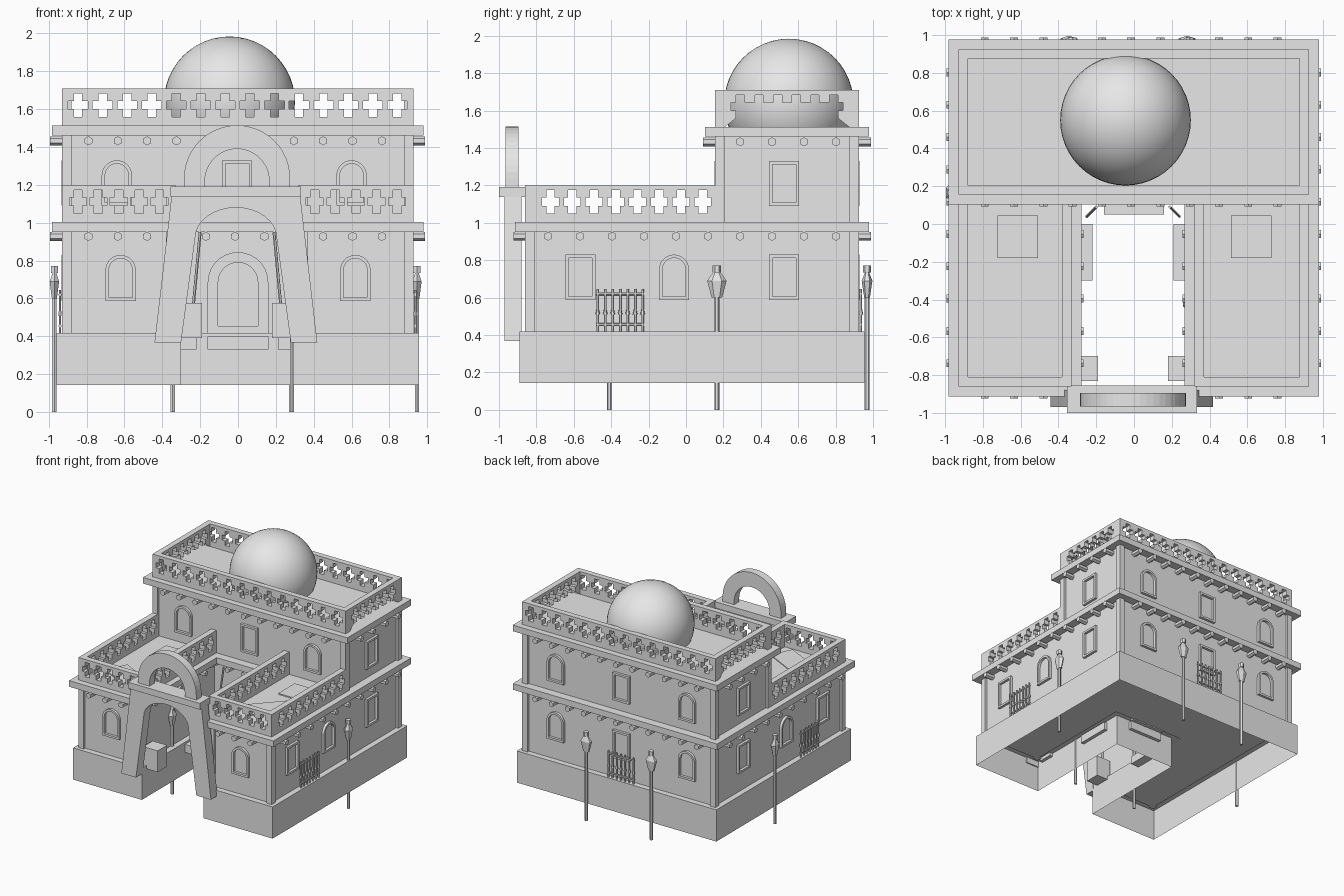
import bpy, bmesh
from math import pi, sin, cos, radians
from mathutils import Matrix, Vector

cube = bpy.data.objects.get("Cube")
if cube:
    bpy.data.objects.remove(cube, do_unlink=True)

stone = bpy.data.materials.new("pale_stone")
stone.use_nodes = True
GREY = (0.8, 0.8, 0.8, 1)
stone.diffuse_color = GREY
stone.node_tree.nodes["Principled BSDF"].inputs["Base Color"].default_value = GREY

PLANES = {"top": Matrix.Identity(4),
          "front": Matrix.Rotation(pi / 2, 4, "X"),
          "side": Matrix(((0, 0, 1, 0), (1, 0, 0, 0), (0, 1, 0, 0), (0, 0, 0, 1)))}


def add(name, bm):
    mesh = bpy.data.meshes.new(name)
    bmesh.ops.recalc_face_normals(bm, faces=bm.faces)
    bm.to_mesh(mesh)
    bm.free()
    mesh.materials.append(stone)
    obj = bpy.data.objects.new(name, mesh)
    bpy.context.collection.objects.link(obj)
    return obj


def plate(name, loops, plane, a, b, open_bottom=False):
    """Extrude outlines (later loops are holes) from a to b across the plane."""
    curve = bpy.data.curves.new(name, "CURVE")
    curve.dimensions, curve.fill_mode = "2D", "BOTH"
    curve.extrude = abs(b - a) / 2
    for loop in loops:
        spline = curve.splines.new("POLY")
        spline.points.add(len(loop) - 1)
        for p, (u, v) in zip(spline.points, loop):
            p.co = (u, v, 0, 1)
        spline.use_cyclic_u = True
    tmp = bpy.data.objects.new(name, curve)
    bm = bmesh.new()
    mesh = bpy.data.meshes.new_from_object(tmp)
    bm.from_mesh(mesh)
    bpy.data.objects.remove(tmp)
    bpy.data.meshes.remove(mesh)
    bpy.data.curves.remove(curve)
    bmesh.ops.remove_doubles(bm, verts=bm.verts, dist=1e-5)
    for f in bm.faces:
        f.smooth = False
    mid = (a + b) / 2
    shift = {"top": (0, 0, mid), "front": (0, mid, 0), "side": (mid, 0, 0)}[plane]
    bm.transform(Matrix.Translation(shift) @ PLANES[plane])
    obj = add(name, bm)
    if open_bottom:
        bm = bmesh.new()
        bm.from_mesh(obj.data)
        low = [f for f in bm.faces if all(v.co.z < min(a, b) + 0.001 for v in f.verts)]
        bmesh.ops.delete(bm, geom=low, context="FACES")
        bm.to_mesh(obj.data)
        bm.free()
    return obj


def rect(u0, u1, v0, v1):
    return [(u0, v0), (u1, v0), (u1, v1), (u0, v1)]


def box(name, x0, x1, y0, y1, z0, z1):
    return plate(name, [rect(x0, x1, y0, y1)], "top", z0, z1)


def arch(c, z0, top, hw, n=14):
    spring = top - hw
    return [(c - hw, z0), (c + hw, z0)] + [
        (c + hw * cos(pi * i / n), spring + hw * sin(pi * i / n)) for i in range(n + 1)]


def cross(c, z, w, h, t):
    q = [(t, t), (t, h), (-t, h), (-t, t), (-w, t), (-w, -t),
         (-t, -t), (-t, -h), (t, -h), (t, -t), (w, -t), (w, t)]
    return [(c + u, z + v) for u, v in q]


def tube(bm, p, q, r1, r2, sides=6, squash=(1, 1)):
    p, q = Vector(p), Vector(q)
    turn = (q - p).to_track_quat("Z", "Y").to_matrix().to_4x4()
    m = Matrix.Translation((p + q) / 2) @ turn @ Matrix.Diagonal((*squash, 1, 1))
    bmesh.ops.create_cone(bm, cap_ends=True, segments=sides, radius1=r1, radius2=r2,
                          depth=(q - p).length, matrix=m)


# Main outlines: outer box, courtyard notch, and upper storey
X0, X1, Y0, Y1 = -0.93, 0.926, -0.86, 0.925
CX0, CX1, CY = -0.33, 0.32, 0.155
R = 0.02


def u_shape(d):
    return [(X0 - d, Y0 - d), (CX0 + d, Y0 - d), (CX0 + d, CY - d), (CX1 - d, CY - d),
            (CX1 - d, Y0 - d), (X1 + d, Y0 - d), (X1 + d, Y1 + d), (X0 - d, Y1 + d)]


# Storeys, plinth and cornices
plate("plinth", [u_shape(0.03)], "top", 0.143, 0.418, open_bottom=True)
plate("lower_walls", [u_shape(-R)], "top", 0.41, 0.96)
plate("lower_cornice", [u_shape(0.053)], "top", 0.952, 1.005)
box("upper_walls", X0 + R, X1 - R, CY + R, Y1 - R, 1.0, 1.47)
box("upper_cornice", X0 - 0.053, X1 + 0.053, CY - 0.053, Y1 + 0.053, 1.46, 1.513)

# Corner pilasters
P = 0.05
for x in (X0, X1 - P):
    for y in (Y0, Y1 - P):
        box("lower_pilaster", x, x + P, y, y + P, 0.41, 0.96)
    for y in (CY, Y1 - P):
        box("upper_pilaster", x, x + P, y, y + P, 1.0, 1.465)
for x in (CX0 - P, CX1):
    box("courtyard_pilaster", x, x + P, Y0, Y0 + P, 0.41, 0.96)


# Pierced parapets
def parapet(name, plane, u0, u1, z0, z1, a, b, pitch, w):
    n = round((u1 - u0 - 0.17) / pitch)
    step = (u1 - u0 - 0.17) / n
    zc = (z0 + z1) / 2 + 0.012
    holes = [cross(u0 + 0.085 + i * step, zc, w, 0.062, 0.022) for i in range(n + 1)]
    plate(name, [rect(u0, u1, z0, z1)] + holes, plane, a, b)


for x0, x1 in ((X0, CX0), (CX1, X1)):
    parapet("wing_front_parapet", "front", x0, x1, 1.0, 1.2, Y0, Y0 + P, 0.117, 0.045)
    for x in (x0, x1 - P):
        parapet("wing_side_parapet", "side", Y0 + P, CY + R, 1.0, 1.2, x, x + P, 0.112, 0.045)
for y in (CY, Y1 - P):
    parapet("upper_long_parapet", "front", X0, X1, 1.51, 1.71, y, y + P, 0.127, 0.052)
for x in (X0, X1 - P):
    parapet("upper_end_parapet", "side", CY + P, Y1 - P, 1.51, 1.71, x, x + P, 0.105, 0.05)

# Dome
bm = bmesh.new()
bmesh.ops.create_uvsphere(bm, u_segments=48, v_segments=24, radius=0.346,
                          matrix=Matrix.Translation((-0.045, 0.55, 1.638)))
dome = add("dome", bm)
bpy.context.view_layer.objects.active = dome
dome.select_set(True)
bpy.ops.object.shade_smooth_by_angle()

# Rafter ends under both cornices
bm = bmesh.new()
row = [-0.79 + 0.155 * i for i in range(11)]
col = [-0.737 + 0.171 * i for i in range(10)]
E = 0.063
for z, front in ((0.928, Y0), (1.433, CY)):
    for x in row:
        inner = front == Y0 and CX0 < x < CX1
        y = CY if inner else front
        tube(bm, (x, y + 0.04, z), (x, y - E, z), 0.024, 0.024)
        tube(bm, (x, Y1 - 0.04, z), (x, Y1 + E, z), 0.024, 0.024)
    for y in col:
        if y > front:
            tube(bm, (X0 + 0.04, y, z), (X0 - E, y, z), 0.024, 0.024)
            tube(bm, (X1 - 0.04, y, z), (X1 + E, y, z), 0.024, 0.024)
        if front == Y0 and y < CY - 0.05:
            tube(bm, (CX0 - 0.04, y, z), (CX0 + E, y, z), 0.024, 0.024)
            tube(bm, (CX1 + 0.04, y, z), (CX1 - E, y, z), 0.024, 0.024)
add("rafter_ends", bm)


# Window frames and door
def window(plane, c, z0, top, wall, out, arched, hw=0.08, t=0.018, name="window_frame"):
    if arched:
        loops = [arch(c, z0, top, hw), arch(c, z0 + t, top - t, hw - t)]
    else:
        loops = [rect(c - hw, c + hw, z0, top), rect(c - hw + t, c + hw - t, z0 + t, top - t)]
    plate(name, loops, plane, wall - 0.01 * out, wall + 0.022 * out)


LOW, HIGH = (0.587, 0.83), (1.09, 1.33)
for c in (-0.62, 0.62):
    window("front", c, *LOW, Y0 + R, -1, True)
    window("front", c - 0.02, *HIGH, CY + R, -1, True)
for c, arched in ((-0.65, True), (-0.02, False), (0.61, True)):
    window("front", c, *LOW, Y1 - R, 1, arched)
    window("front", c, *HIGH, Y1 - R, 1, arched)
window("front", -0.005, *HIGH, CY + R, -1, False)
for wall, out in ((X0 + R, -1), (X1 - R, 1)):
    window("side", -0.565, *LOW, wall, out, False)
    window("side", -0.064, *LOW, wall, out, True)
    window("side", 0.525, *LOW, wall, out, False)
    window("side", 0.525, *HIGH, wall, out, False)
window("front", 0, 0.4, 0.845, CY + R, -1, True, 0.16, 0.055, "door_surround")
box("door_step", -0.16, 0.16, 0.05, CY, 0.33, 0.4)

# Gateway: tapered piers, cap slab and ring
C = -0.011
opening = [(C + 0.215 * cos(pi * i / 16), 0.92 + 0.16 * sin(pi * i / 16)) for i in range(17)]
plate("gateway", [[(C - 0.43, 0.367), (C - 0.34, 1.14), (C + 0.34, 1.14), (C + 0.43, 0.367),
                   (C + 0.29, 0.367)] + opening + [(C - 0.29, 0.367)]], "front", -0.97, -0.88)
box("gateway_cap", C - 0.345, C + 0.345, -1.0, -0.855, 1.138, 1.192)
outer, hollow = arch(-0.005, 1.19, 1.515, 0.28, 24), arch(-0.005, 1.19, 1.39, 0.17, 24)
plate("gateway_ring", [[outer[0]] + hollow[:1] + hollow[:1:-1] + hollow[1:2] + outer[1:]],
      "front", -0.965, -0.895)


# Lamp posts
def lamp(x, y, squash):
    bm = bmesh.new()
    for z0, z1, r1, r2, s in ((0, 0.62, 0.013, 0.013, (1, 1)), (0.6, 0.69, 0.028, 0.052, squash),
                              (0.69, 0.735, 0.052, 0.02, squash), (0.735, 0.772, 0.022, 0.022, (1, 1))):
        tube(bm, (x, y, z0), (x, y, z1), r1, r2, 6, s)
    add("lamp_post", bm)


for x, y in ((0.945, 0.165), (-0.97, 0.165), (-0.345, -0.41), (0.285, -0.41)):
    lamp(x, y, (0.55, 1))
for x in (-0.345, 0.28):
    lamp(x, 0.968, (1, 0.55))


# Railings on the sides and back
def railing(place):
    bm = bmesh.new()
    for z in (0.455, 0.62):
        tube(bm, place(-0.128, z), place(0.128, z), 0.008, 0.008)
    for i in range(7):
        u = -0.12 + 0.04 * i
        tube(bm, place(u, 0.418), place(u, 0.645), 0.007, 0.007)
        tube(bm, place(u, 0.51), place(u, 0.55), 0.013, 0.004)
    add("railing", bm)


railing(lambda u, z: (X1 + 0.01, -0.352 + u, z))
railing(lambda u, z: (X0 - 0.01, -0.352 + u, z))
railing(lambda u, z: (-0.03 + u, Y1 + 0.01, z))

# Courtyard ledges, crates and leaning poles
for s, wall in ((1, CX0), (-1, CX1)):
    lo, hi = sorted((wall, wall + s * 0.11))
    box("courtyard_ledge", lo, hi, -0.3, 0.0, 0.33, 0.4)
    lo, hi = sorted((wall, wall + s * 0.14))
    box("courtyard_crate", lo, hi, -0.83, -0.7, 0.39, 0.575)
    bm = bmesh.new()
    tube(bm, (wall + s * 0.08, 0.04, 0.41), (wall + s * 0.13, 0.09, 0.95), 0.008, 0.008)
    add("leaning_pole", bm)

# Roof hatches and rugs
for c in (-0.615, 0.62):
    box("roof_hatch", c - 0.107, c + 0.107, -0.18, 0.045, 1.0, 1.015)
for x, y, angle in ((-0.62, -0.605, -27), (0.62, -0.42, 47)):
    m = Matrix.Rotation(radians(angle), 2)
    pts = [tuple(m @ Vector(p) + Vector((x, y))) for p in rect(-0.22, 0.22, -0.1, 0.1)]
    plate("roof_rug", [pts], "top", 1.0, 1.012)
